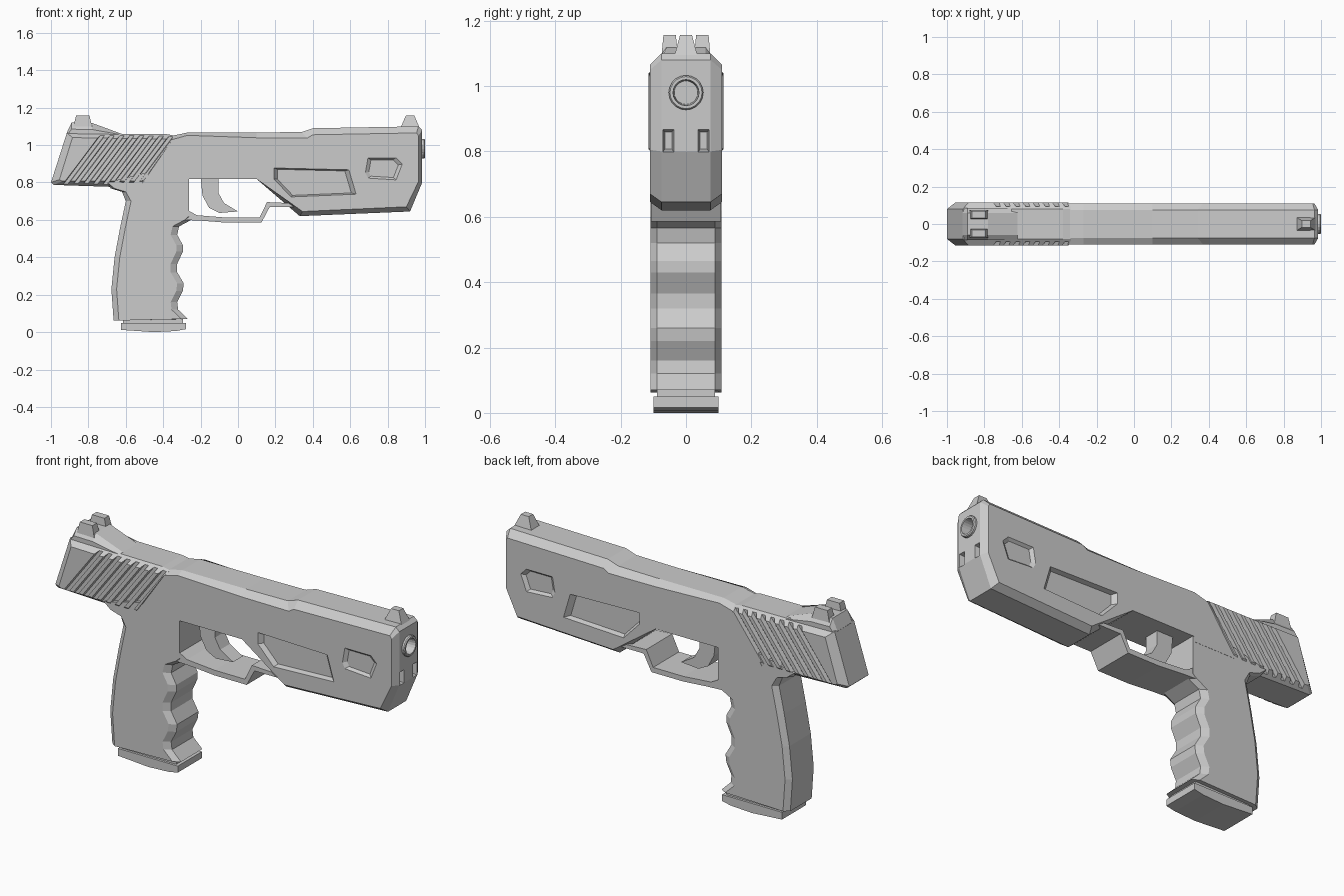
import bpy, bmesh, math


def loft(name, rings):
    """Skin equal-length rings of 3D points and cap both ends."""
    bm = bmesh.new()
    vs = [[bm.verts.new(p) for p in r] for r in rings]
    n = len(rings[0])
    for a, b in zip(vs, vs[1:]):
        for i in range(n):
            j = (i + 1) % n
            bm.faces.new((a[i], a[j], b[j], b[i]))
    bm.faces.new(vs[0])
    bm.faces.new(vs[-1])
    bmesh.ops.recalc_face_normals(bm, faces=bm.faces)
    me = bpy.data.meshes.new(name)
    bm.to_mesh(me)
    bm.free()
    ob = bpy.data.objects.new(name, me)
    bpy.context.collection.objects.link(ob)
    return ob


def slab(name, pts, core, width):
    """Side profile extruded in y; points are (x, z, dx, dz), dx/dz = edge chamfer."""
    mid = [(p[0], p[1]) for p in pts]
    side = [(p[0] + p[2], p[1] + p[3]) if len(p) > 2 else p for p in pts]
    return loft(name, [[(x, y, z) for x, z in prof] for prof, y in
                       ((side, -width), (mid, -core), (mid, core), (side, width))])


def plate(name, pts, y0, y1, scale=1.0):
    """Profile in xz from y0 to y1, shrunk by scale at y1."""
    cx = sum(p[0] for p in pts) / len(pts)
    cz = sum(p[1] for p in pts) / len(pts)
    return loft(name, [[(x, y0, z) for x, z in pts],
                       [(cx + (x - cx) * scale, y1, cz + (z - cz) * scale) for x, z in pts]])


def frustum(name, x, y, z0, z1, base, top):
    """Tapered block; base and top are (half x, half y)."""
    return loft(name, [[(x + sx * h[0], y + sy * h[1], z) for sx, sy in
                        ((-1, -1), (1, -1), (1, 1), (-1, 1))]
                       for z, h in ((z0, base), (z1, top))])


def cut(ob, cutters):
    for c in cutters:
        m = ob.modifiers.new("cut", 'BOOLEAN')
        m.operation, m.solver, m.object = 'DIFFERENCE', 'EXACT', c
        bpy.context.view_layer.objects.active = ob
        bpy.ops.object.modifier_apply(modifier=m.name)
        bpy.data.objects.remove(c)


def disc(r, x, n=20):
    return [(x, r * math.cos(math.tau * i / n), 0.98 + r * math.sin(math.tau * i / n))
            for i in range(n)]


# Long front body
body = slab("front_body", [
    (-0.35, 1.05, 0, -0.02), (-0.27, 1.067, 0, -0.015), (0.10, 1.067, 0, -0.028),
    (0.34, 1.07, 0.03, -0.033), (0.40, 1.09, 0, -0.035), (0.965, 1.1, -0.01, -0.035),
    (0.985, 1.08, -0.02, -0.03), (0.985, 0.80, -0.02, 0.005), (0.92, 0.645, -0.02, 0.025),
    (0.33, 0.62, 0.015, 0.025), (0.10, 0.818), (-0.27, 0.818), (-0.27, 0.79), (-0.515, 0.79)],
    0.075, 0.11)

# Side recesses, front sockets and bore
cutters = []
for s in (-1, 1):
    cutters.append(plate("recess_cutter", [(0.185, 0.88), (0.60, 0.87), (0.64, 0.735),
                                           (0.28, 0.72), (0.185, 0.82)], s * 0.118, s * 0.086, 0.87))
    cutters.append(plate("dimple_cutter", [(0.69, 0.935), (0.85, 0.935), (0.885, 0.90),
                                           (0.85, 0.81), (0.69, 0.82), (0.675, 0.85)],
                         s * 0.114, s * 0.097, 0.75))
    cutters.append(loft("socket_cutter", [
        [(x, s * 0.054 + a * h, 0.833 + b * k) for a, b in ((-1, -1), (1, -1), (1, 1), (-1, 1))]
        for x, h, k in ((1.0, 0.019, 0.038), (0.95, 0.011, 0.026))]))
cutters.append(loft("bore_cutter", [disc(0.045, 1.02), disc(0.045, 0.80)]))
cut(body, cutters)

# Muzzle ring
ring = loft("muzzle_ring", [disc(0.053, 0.90), disc(0.053, 0.995), disc(0.049, 1.0)])
cut(ring, [loft("muzzle_cutter", [disc(0.041, 1.02), disc(0.036, 0.93)])])

# Rear slide with slanted grooves
rear = slab("rear_slide", [
    (-0.335, 1.05, -0.015, -0.02), (-0.38, 1.058, 0, -0.025), (-0.60, 1.06, 0, -0.025),
    (-0.915, 1.065, 0.03, -0.025), (-1.0, 0.80, 0.045, 0.015), (-0.985, 0.787, 0.045, 0.02),
    (-0.54, 0.772, 0.0, 0.035), (-0.51, 0.795, 0.005, 0.015)], 0.08, 0.115)
grooves = []
for i in range(8):
    x = -0.925 + 0.053 * i
    for s in (-1, 1):
        grooves.append(loft("groove_cutter", [
            [(x - 0.02 - w, y, 0.76), (x - 0.02 + w, y, 0.76),
             (x + 0.2 + w, y, 1.052), (x + 0.2 - w, y, 1.052)]
            for y, w in ((s * 0.13, 0.017), (s * 0.093, 0.011))]))
cut(rear, grooves)

# Raised sight base
slab("sight_ramp", [(-0.595, 1.05), (-0.78, 1.118, 0, -0.035), (-0.89, 1.12, 0, -0.035),
                    (-0.918, 1.06, 0.01, 0), (-0.90, 1.03)], 0.06, 0.085)

# Sights
for s in (-1, 1):
    frustum("rear_sight_post", -0.83, s * 0.05, 1.08, 1.157, (0.055, 0.026), (0.036, 0.019))
frustum("front_sight", 0.92, 0, 1.09, 1.157, (0.052, 0.036), (0.023, 0.018))

# Grip: finger-grooved front, chamfered curved back
front = [(-0.25, 0.60), (-0.315, 0.565), (-0.325, 0.52), (-0.295, 0.465), (-0.295, 0.43),
         (-0.325, 0.365), (-0.325, 0.32), (-0.29, 0.26), (-0.295, 0.22), (-0.325, 0.16),
         (-0.32, 0.12), (-0.268, 0.07)]
back = [(-0.665, 0.062), (-0.677, 0.23), (-0.66, 0.40), (-0.63, 0.56), (-0.60, 0.70)]
slab("grip", [(-0.50, 0.85), (-0.262, 0.83), (-0.262, 0.62)]
     + [(x, z, -0.035, 0) for x, z in front]
     + [(x, z, 0.028, 0) for x, z in back]
     + [(-0.62, 0.75, 0.02, 0), (-0.68, 0.768, 0.02, 0), (-0.70, 0.80)], 0.088, 0.109)

# Magazine neck and base
frustum("magazine_neck", -0.455, 0, 0.04, 0.07, (0.16, 0.088), (0.16, 0.088))
slab("magazine_base", [(-0.625, 0.05), (-0.278, 0.05), (-0.278, 0.016), (-0.33, 0.006),
                       (-0.45, 0.0), (-0.625, 0.012)], 0.09, 0.1)

# Trigger guard
slab("trigger_guard", [(-0.29, 0.60), (-0.20, 0.596), (-0.06, 0.585), (0.125, 0.585),
                       (0.17, 0.67), (0.30, 0.67), (0.27, 0.69), (0.155, 0.695),
                       (0.115, 0.612), (-0.06, 0.612), (-0.22, 0.625), (-0.265, 0.65),
                       (-0.29, 0.65)], 0.08, 0.107)

# Trigger
slab("trigger", [(-0.20, 0.83), (-0.105, 0.83), (-0.105, 0.745), (-0.075, 0.69), (0.0, 0.645),
                 (-0.10, 0.637), (-0.155, 0.665), (-0.19, 0.73)], 0.03, 0.04)
